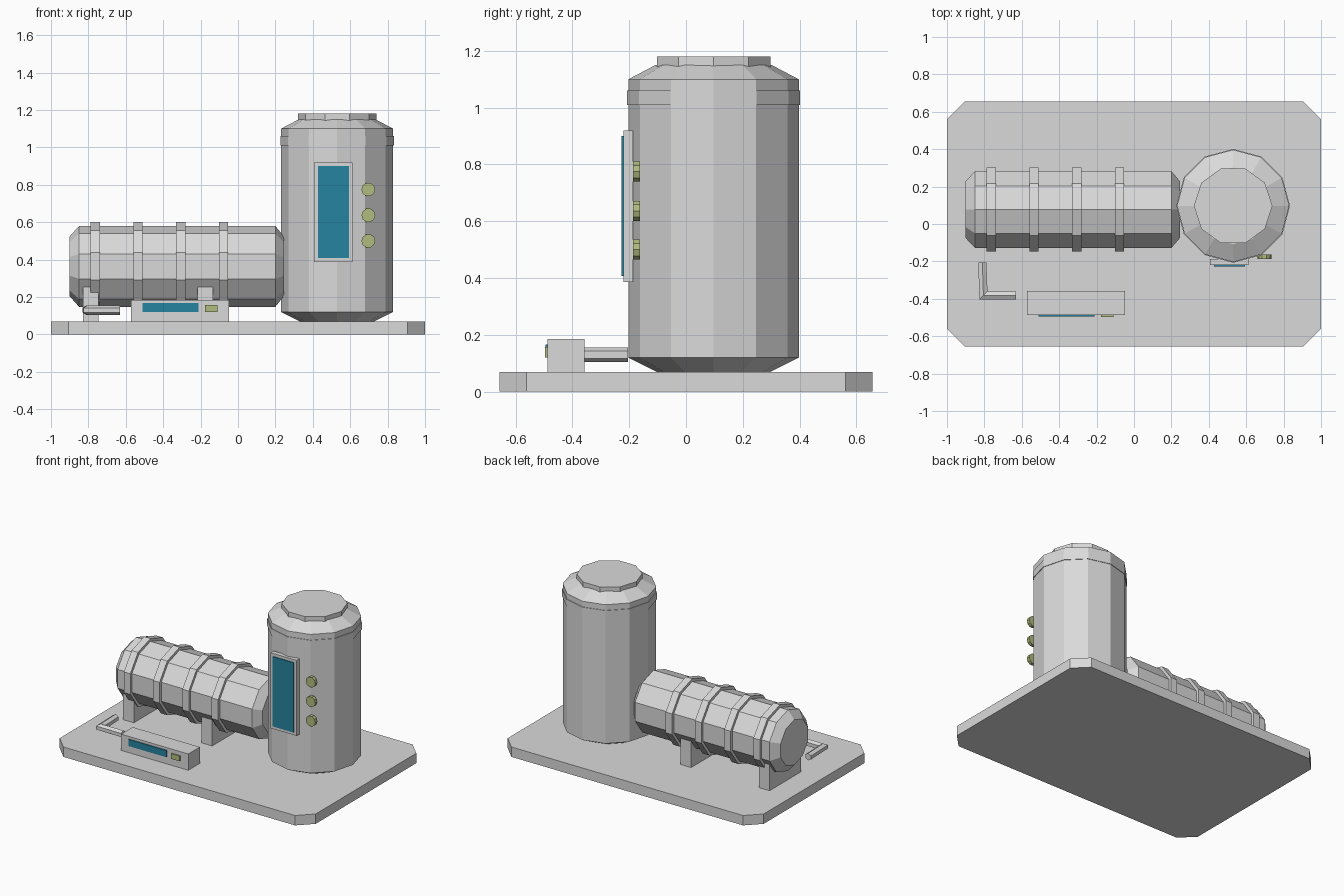
import bpy, bmesh, math
from mathutils import Vector

if "Cube" in bpy.data.objects:
    bpy.data.objects.remove(bpy.data.objects["Cube"])


def material(name, rgb):
    m = bpy.data.materials.new(name)
    m.diffuse_color = (*rgb, 1)
    m.use_nodes = True
    m.node_tree.nodes["Principled BSDF"].inputs["Base Color"].default_value = m.diffuse_color
    return m


GREY = material("light_grey", (0.70, 0.70, 0.70))
BLUE = material("screen_blue", (0.0185, 0.227, 0.352))
OLIVE = material("olive_green", (0.434, 0.497, 0.212))


def finish(bm, name, mat):
    bmesh.ops.recalc_face_normals(bm, faces=bm.faces)
    me = bpy.data.meshes.new(name)
    bm.to_mesh(me)
    bm.free()
    me.materials.append(mat)
    ob = bpy.data.objects.new(name, me)
    bpy.context.collection.objects.link(ob)
    return ob


def box(name, x, y, z, mat):
    bm = bmesh.new()
    bmesh.ops.create_cube(bm, size=1)
    for v in bm.verts:
        v.co = Vector([(a + b) / 2 + c * (b - a) for (a, b), c in zip((x, y, z), v.co)])
    return finish(bm, name, mat)


def skin(bm, rings):
    n = len(rings[0])
    for a, b in zip(rings, rings[1:]):
        for i in range(n):
            j = (i + 1) % n
            bm.faces.new((a[i], a[j], b[j], b[i]))
    bm.faces.new(rings[0])
    bm.faces.new(rings[-1])


def turned(name, axis, centre, profile, sides, mat, phase=0):
    """Solid turned around an axis; profile is (position along axis, radius)."""
    bm = bmesh.new()
    rings = []
    for t, r in profile:
        ring = []
        for i in range(sides):
            a = phase + math.tau * i / sides
            co = [centre[0] + r * math.cos(a), centre[1] + r * math.sin(a)]
            co.insert("xyz".index(axis), t)
            ring.append(bm.verts.new(co))
        rings.append(ring)
    skin(bm, rings)
    return finish(bm, name, mat)


# base plate with cut corners
bm = bmesh.new()
X, Y, C = 1.0, 0.656, 0.095
outline = [(X, Y - C), (X - C, Y), (C - X, Y), (-X, Y - C),
           (-X, C - Y), (C - X, -Y), (X - C, -Y), (X, C - Y)]
skin(bm, [[bm.verts.new((x, y, z)) for x, y in outline] for z in (0, 0.07)])
finish(bm, "base_plate", GREY)

# upright tank, its band and its lid
TC = (0.53, 0.097)
turned("upright_tank", "z", TC,
       [(0.07, 0.20), (0.12, 0.30), (1.10, 0.30), (1.15, 0.205)], 12, GREY)
turned("upright_tank_band", "z", TC, [(1.01, 0.304), (1.06, 0.304)], 12, GREY)
turned("upright_tank_lid", "z", TC, [(1.14, 0.21), (1.18, 0.21)], 10, GREY)

# tall screen and round buttons on the upright tank
box("tall_screen_frame", (0.407, 0.612), (-0.220, -0.187), (0.387, 0.92), GREY)
box("tall_screen", (0.428, 0.593), (-0.227, -0.2195), (0.408, 0.90), BLUE)
for i, z in enumerate((0.50, 0.637, 0.775)):
    turned(f"round_button_{i + 1}", "y", (0.697, z),
           [(-0.186, 0.037), (-0.162, 0.037)], 10, OLIVE)

# lying tank with four hoops
HC = (0.077, 0.364)
UP = math.pi / 2
turned("lying_tank", "x", HC,
       [(-0.90, 0.16), (-0.85, 0.216), (0.20, 0.216), (0.245, 0.16)], 10, GREY, UP)
for i in range(4):
    x = -0.763 + i * 0.2285
    turned(f"tank_hoop_{i + 1}", "x", HC,
           [(x - 0.025, 0.236), (x + 0.025, 0.236)], 10, GREY, UP)

# feet under the lying tank
for i, x in enumerate((-0.787, -0.175)):
    box(f"tank_foot_{i + 1}", (x - 0.042, x + 0.042), (-0.098, 0.252), (0.07, 0.255), GREY)

# control box with display and key
box("control_box", (-0.572, -0.047), (-0.487, -0.358), (0.07, 0.185), GREY)
box("control_display", (-0.51, -0.212), (-0.494, -0.486), (0.12, 0.167), BLUE)
box("control_key", (-0.176, -0.11), (-0.496, -0.486), (0.12, 0.157), OLIVE)

# bent pipe, mitred at the corner
bm = bmesh.new()
rings = [[], [], []]
PX, PY, PZ, R = -0.805, -0.382, 0.13, 0.025
for i in range(6):
    a = math.tau * i / 6 + UP
    u, h = R * math.cos(a), R * math.sin(a)
    rings[0].append(bm.verts.new((PX + u - 0.006, -0.205, PZ + h)))
    rings[1].append(bm.verts.new((PX + u, PY + u, PZ + h)))
    rings[2].append(bm.verts.new((-0.63, PY + u, PZ + h)))
skin(bm, rings)
finish(bm, "bent_pipe", GREY)
